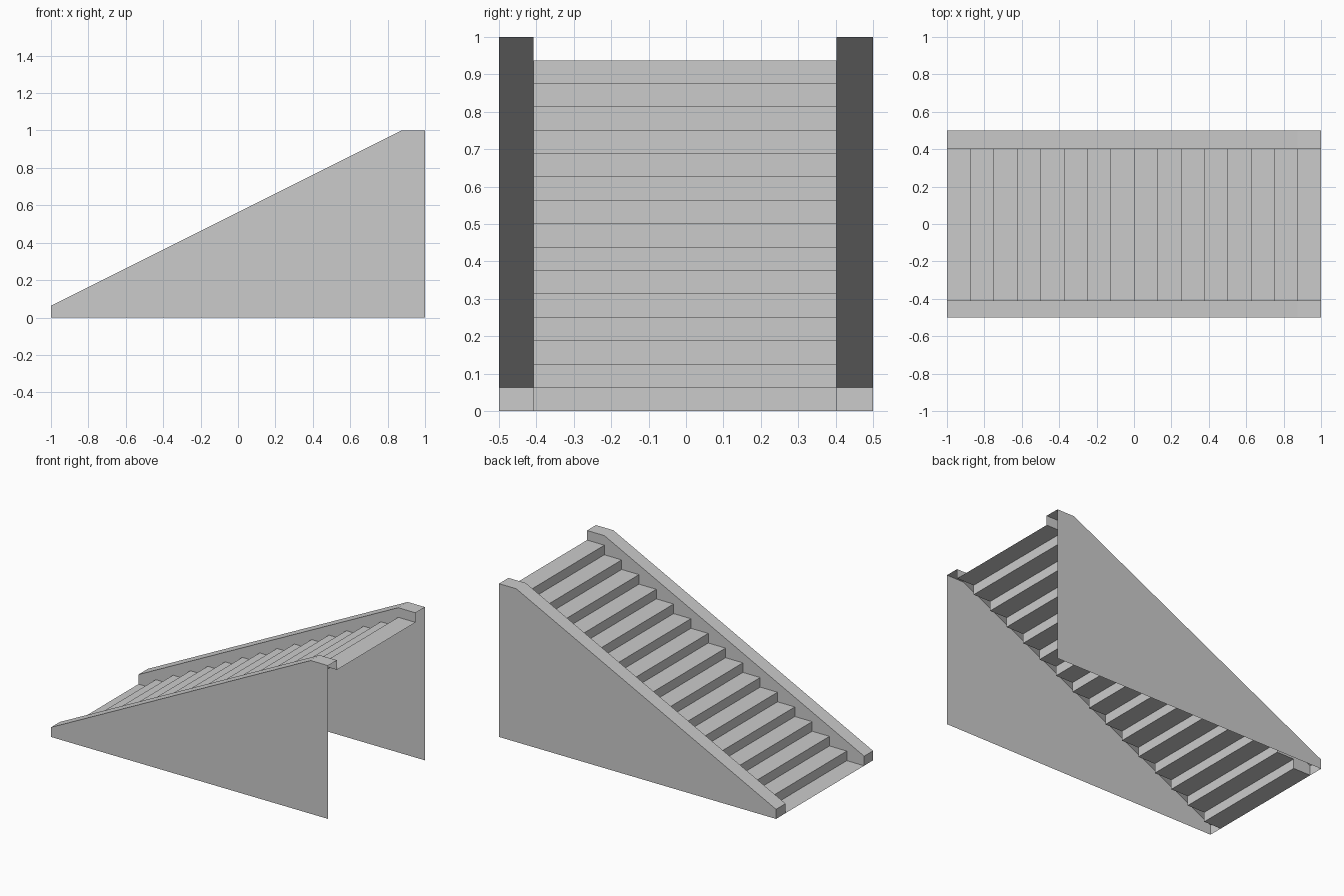
import bpy

if "Cube" in bpy.data.objects:
    bpy.data.objects.remove(bpy.data.objects["Cube"])

STEPS, RUN, RISE = 16, 0.125, 0.0625
Y_NEAR, Y_FAR = -0.408, 0.402      # inner faces of the two side rails


def make_object(name, verts, faces):
    mesh = bpy.data.meshes.new(name)
    mesh.from_pydata(verts, [], faces)
    mesh.update()
    obj = bpy.data.objects.new(name, mesh)
    bpy.context.collection.objects.link(obj)
    return obj


# Zigzag stair profile in x, z: flat tread on the ground, then riser and tread
zigzag = []
for i in range(STEPS):
    zigzag += [(-1 + i * RUN, i * RISE), (-1 + (i + 1) * RUN, i * RISE)]

# Stair flight: thin sheet, open underneath
n = len(zigzag)
flight = [(x, y, z) for y in (Y_NEAR, Y_FAR) for x, z in zigzag]
make_object("stair_flight", flight,
            [(i, i + 1, n + i + 1, n + i) for i in range(n - 1)])

# Sloping top edge shared by the outer wall, the rail cap and the inner wall
top = [(-1, RISE), (1 - RUN, 1), (1, 1)]


def side_wall(name, y_out, y_in):
    """Outer wall, front end, rail top and inner face; open at back and bottom."""
    outer = [(-1, 0), (1, 0)] + top[::-1]
    inner = zigzag + top[::-1]
    verts = [(x, y_out, z) for x, z in outer] + [(x, y_in, z) for x, z in inner]
    k, m = len(outer), len(outer) + len(inner)
    faces = [tuple(range(k)),                    # outer wall
             tuple(range(m - 1, k - 1, -1)),     # inner face above the steps
             (2, 3, m - 2, m - 3),               # flat rail top
             (3, 4, m - 1, m - 2),               # sloping rail top
             (4, 0, k, m - 1)]                   # front end
    if y_out > 0:
        faces = [f[::-1] for f in faces]
    make_object(name, verts, faces)


side_wall("side_wall_near", -0.5, Y_NEAR)
side_wall("side_wall_far", 0.5, Y_FAR)
